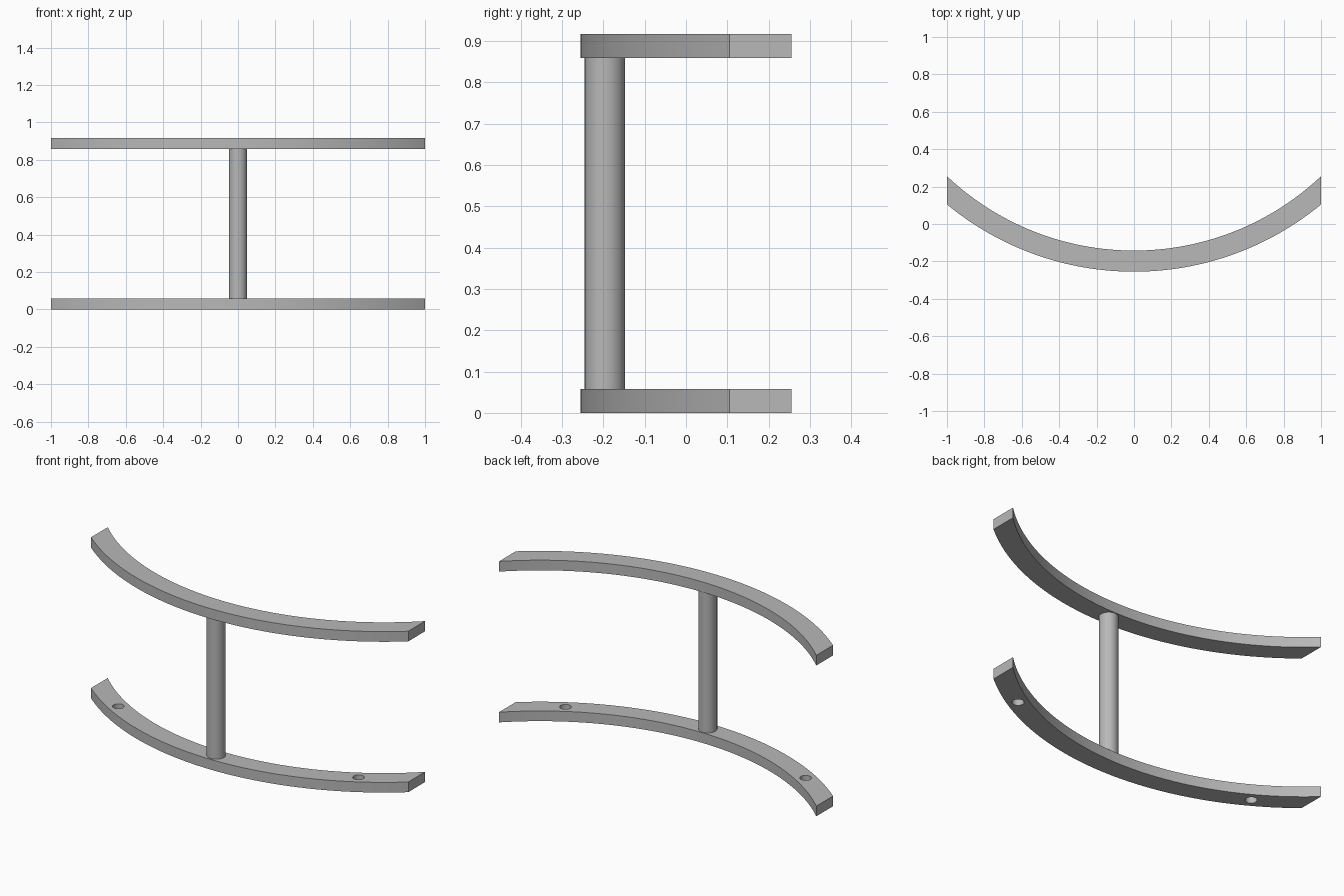
import bpy, bmesh, math

if "Cube" in bpy.data.objects:
    bpy.data.objects.remove(bpy.data.objects["Cube"], do_unlink=True)

CENTRE_Y = 1.315            # shared centre of both arcs
R_OUT, R_IN = 1.57, 1.457
THICK, HEIGHT = 0.058, 0.917
SEGMENTS = 64

grey = bpy.data.materials.new("plain grey")
grey.use_nodes = True
colour = (0.48, 0.48, 0.48, 1)
grey.diffuse_color = colour
grey.node_tree.nodes["Principled BSDF"].inputs["Base Color"].default_value = colour


def finish(obj):
    bpy.ops.object.select_all(action="DESELECT")
    obj.select_set(True)
    bpy.context.view_layer.objects.active = obj
    bpy.ops.object.shade_smooth_by_angle(angle=math.radians(30))


def arc(radius):
    """Points of an arc trimmed at x = -1 and x = 1."""
    half = math.asin(1 / radius)
    angles = [half * (2 * i / SEGMENTS - 1) for i in range(SEGMENTS + 1)]
    return [(radius * math.sin(a), CENTRE_Y - radius * math.cos(a)) for a in angles]


def curved_bar(name, z):
    bm = bmesh.new()
    rows = [[bm.verts.new((x, y, z)) for x, y in arc(r)] for r in (R_OUT, R_IN)]
    face = bm.faces.new(rows[0] + rows[1][::-1])
    up = bmesh.ops.extrude_face_region(bm, geom=[face])["geom"]
    bmesh.ops.translate(bm, vec=(0, 0, THICK),
                        verts=[v for v in up if isinstance(v, bmesh.types.BMVert)])
    bmesh.ops.recalc_face_normals(bm, faces=bm.faces)
    mesh = bpy.data.meshes.new(name)
    bm.to_mesh(mesh)
    bm.free()
    mesh.materials.append(grey)
    obj = bpy.data.objects.new(name, mesh)
    bpy.context.collection.objects.link(obj)
    return obj


def cylinder(name, radius, depth, location):
    bpy.ops.mesh.primitive_cylinder_add(vertices=48, radius=radius, depth=depth,
                                        location=location)
    obj = bpy.context.object
    obj.name = name
    obj.data.materials.append(grey)
    return obj


# Curved bars
upper_bar = curved_bar("upper_bar", HEIGHT - THICK)
lower_bar = curved_bar("lower_bar", 0)

# Screw holes through the lower bar, 30 degrees to either side
middle = (R_OUT + R_IN) / 2
for side in (-1, 1):
    a = math.radians(30 * side)
    spot = (middle * math.sin(a), CENTRE_Y - middle * math.cos(a), THICK / 2)
    cutter = cylinder("hole_cutter", 0.03, THICK * 3, spot)
    cutter.hide_render = True
    cut = lower_bar.modifiers.new("hole", "BOOLEAN")
    cut.operation, cut.solver, cut.object = "DIFFERENCE", "EXACT", cutter
    bpy.context.view_layer.objects.active = lower_bar
    bpy.ops.object.modifier_apply(modifier=cut.name)
    bpy.data.objects.remove(cutter, do_unlink=True)

# Round post joining the bars
post = cylinder("post", 0.049, HEIGHT - 2 * THICK + 0.004, (0, -0.196, HEIGHT / 2))

for part in (upper_bar, lower_bar, post):
    finish(part)
